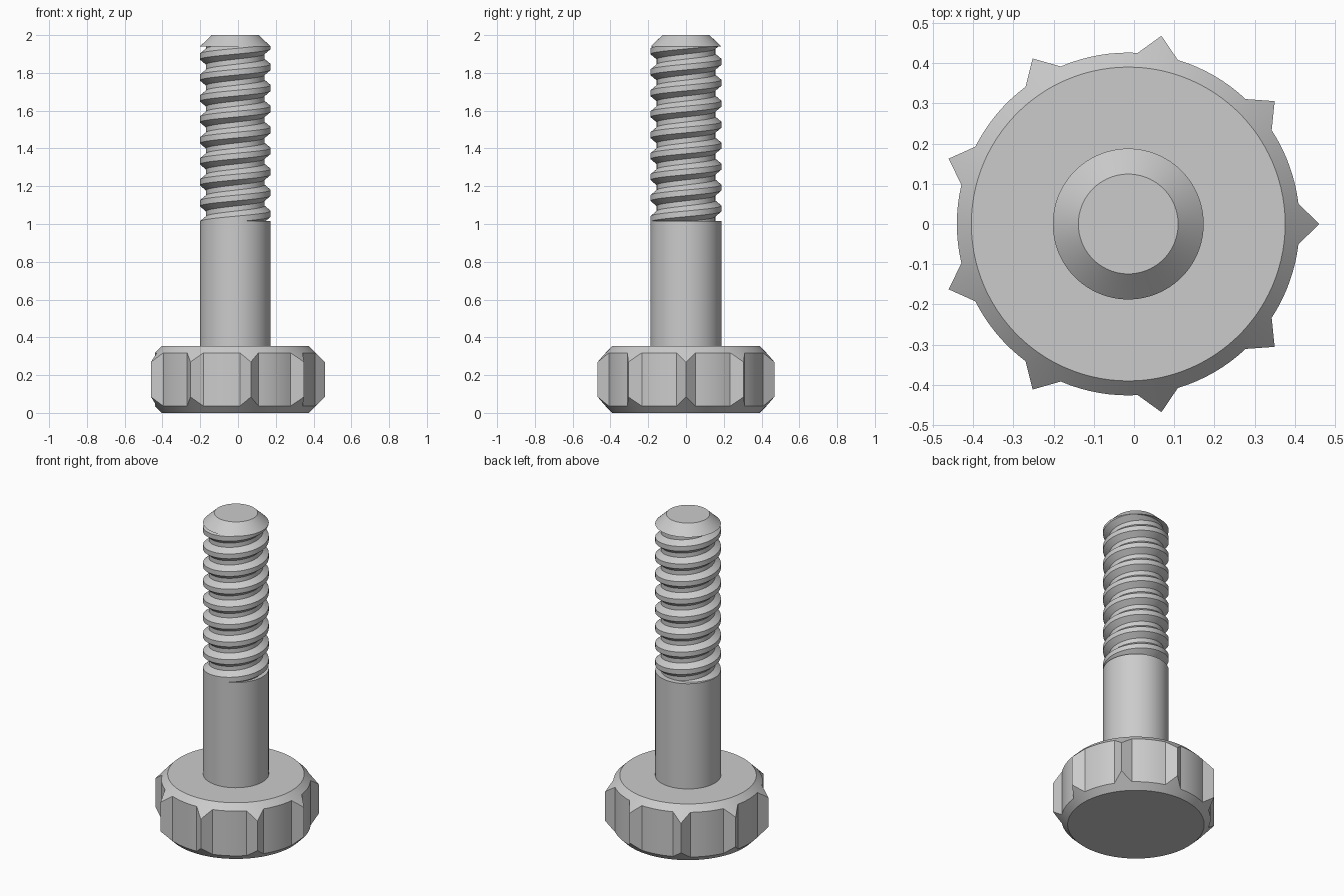
import bpy, bmesh, math

if "Cube" in bpy.data.objects:
    bpy.data.objects.remove(bpy.data.objects["Cube"])

TEETH, TIP_R, RIM_R, FACE_R, HEAD_H = 9, 0.475, 0.426, 0.39, 0.354
SHANK_R, ROOT_R, Z0, Z1, PITCH = 0.1875, 0.155, 1.017, 1.94, 0.111
CX = -TIP_R * (1 - math.cos(math.radians(20))) / 2   # centres the bounding box


def skin(name, columns):
    """Join neighbouring (angle, [(r, z), ...]) columns into a closed solid."""
    bm = bmesh.new()
    cols = [[bm.verts.new((CX + r * math.cos(a), r * math.sin(a), z)) for r, z in pts]
            for a, pts in columns]
    for c, d in zip(cols, cols[1:]):
        for i in range(len(c) - 1):
            bm.faces.new((c[i], d[i], d[i + 1], c[i + 1]))
    bm.faces.new([c[0] for c in cols[:-1]][::-1])
    bm.faces.new([c[-1] for c in cols[:-1]])
    bmesh.ops.remove_doubles(bm, verts=bm.verts, dist=1e-5)
    bmesh.ops.dissolve_degenerate(bm, edges=bm.edges, dist=1e-6)
    bmesh.ops.recalc_face_normals(bm, faces=bm.faces)
    me = bpy.data.meshes.new(name)
    bm.to_mesh(me)
    bm.free()
    ob = bpy.data.objects.new(name, me)
    bpy.context.collection.objects.link(ob)
    bpy.context.view_layer.objects.active = ob
    for o in bpy.context.selected_objects:
        o.select_set(False)
    ob.select_set(True)
    bpy.ops.object.shade_smooth_by_angle(angle=math.radians(22))


# Knob head: rim with pointed teeth, cut by 45 degree cones top and bottom
half = math.radians(6.8)
step = 2 * math.pi / TEETH
base = (RIM_R * math.cos(half), RIM_R * math.sin(half))
outline = []
for t in range(TEETH):
    for k in range(-4, 4):                       # straight tooth flanks
        f = abs(k) / 4
        x = TIP_R + (base[0] - TIP_R) * f
        y = math.copysign(base[1] * f, k)
        outline.append((t * step + math.atan2(y, x), math.hypot(x, y)))
    for k in range(8):                           # round rim between teeth
        outline.append((t * step + half + (step - 2 * half) * k / 8, RIM_R))
outline.append((outline[0][0] + 2 * math.pi, outline[0][1]))
skin("knob_head", [(a, [(FACE_R, 0), (r, r - FACE_R), (r, HEAD_H - r + FACE_R),
                        (FACE_R, HEAD_H)]) for a, r in outline])

# Threaded shaft: plain shank, helical thread, conical tip
CREST, FLANK = 0.03, 0.027
PHASE = 1.831                                    # crest height at angle 0


def thread_radius(z, shift):
    d = abs((z - shift + PITCH / 2) % PITCH - PITCH / 2) - CREST / 2
    return SHANK_R - (SHANK_R - ROOT_R) * min(max(d / FLANK, 0), 1)


columns = []
N = 96
for i in range(N + 1):
    a = 2 * math.pi * i / N
    shift = PHASE + PITCH * i / N
    pts = [(SHANK_R, HEAD_H - 0.01), (SHANK_R, Z0)]
    for turn in range(-10, 4):
        for off in (-CREST / 2 - FLANK, -CREST / 2, CREST / 2, CREST / 2 + FLANK):
            z = min(max(shift + turn * PITCH + off, Z0), Z1)
            pts.append((thread_radius(z, shift), z))
    columns.append((a, pts + [(SHANK_R, Z1), (0.124, 2.0)]))
skin("threaded_shaft", columns)
